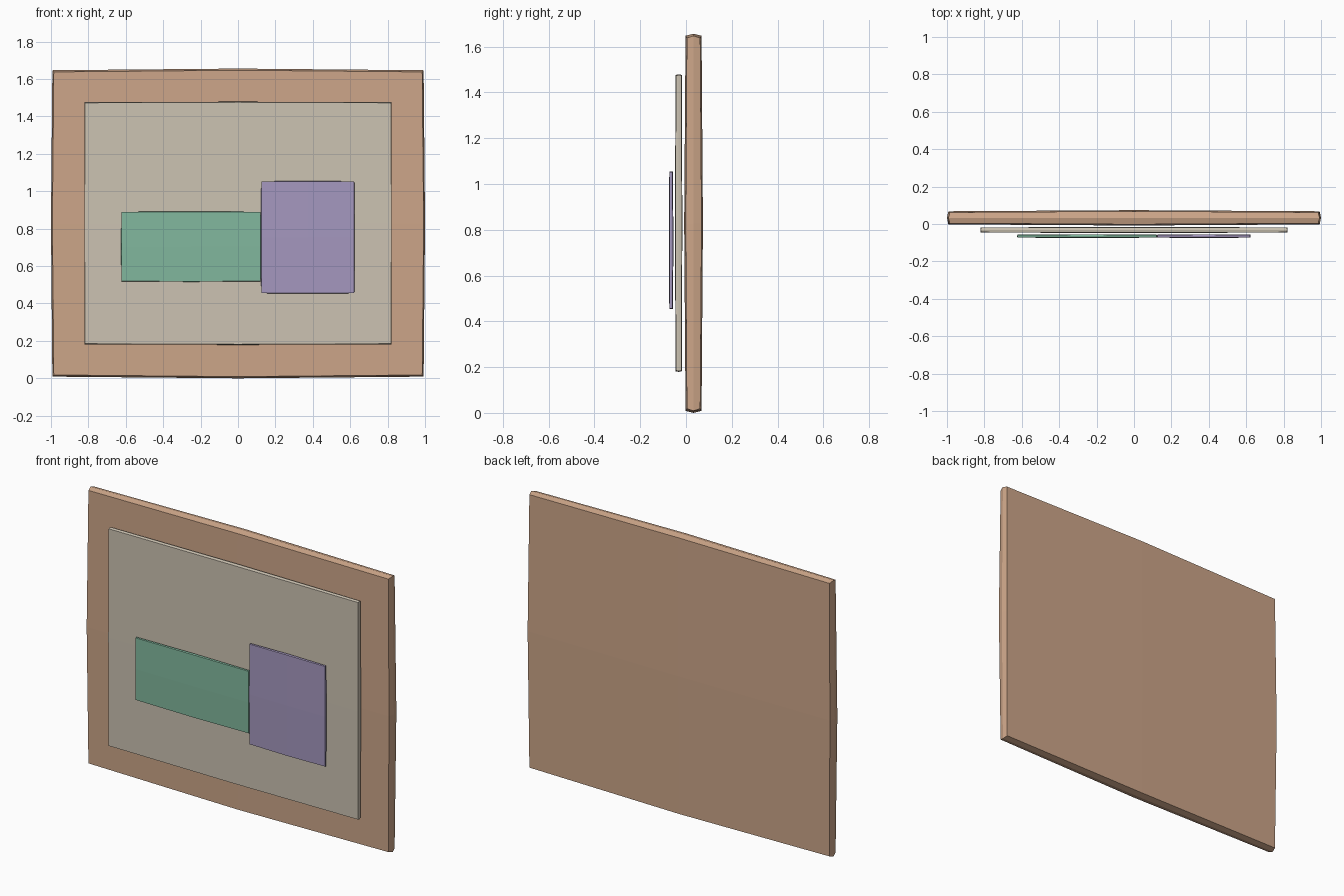
import bpy, bmesh
from mathutils import Vector

if "Cube" in bpy.data.objects:
    bpy.data.objects.remove(bpy.data.objects["Cube"])


def material(name, rgb):
    """Flat colour given as 0-255 sRGB, stored as linear."""
    lin = [((c / 255 + 0.055) / 1.055) ** 2.4 for c in rgb]
    m = bpy.data.materials.new(name)
    m.diffuse_color = (*lin, 1)
    m.use_nodes = True
    m.node_tree.nodes["Principled BSDF"].inputs["Base Color"].default_value = m.diffuse_color
    return m


def pillow_board(name, centre, half, bulge, mat):
    """Box split once per side, its edge and face middles pushed gently outwards."""
    bm = bmesh.new()
    bmesh.ops.create_cube(bm, size=2)
    bmesh.ops.subdivide_edges(bm, edges=bm.edges[:], cuts=1, use_grid_fill=True)
    for v in bm.verts:
        p = v.co.copy()
        for i in range(3):
            others = (p.length_squared - p[i] ** 2) / 2   # 1 at corners, 0 at face middles
            v.co[i] = centre[i] + p[i] * (half[i] + bulge[i] * (1 - others))
    bmesh.ops.recalc_face_normals(bm, faces=bm.faces[:])
    mesh = bpy.data.meshes.new(name)
    bm.to_mesh(mesh)
    bm.free()
    mesh.materials.append(mat)
    obj = bpy.data.objects.new(name, mesh)
    bpy.context.collection.objects.link(obj)
    return obj


tan = material("tan_wood", (205, 166, 137))
beige = material("beige_panel", (204, 195, 178))
green = material("green_paper", (130, 184, 158))
purple = material("purple_paper", (165, 152, 191))

# Backing board
pillow_board("backing_board", (0, 0.033, 0.828), (0.985, 0.029, 0.81), (0.015, 0.012, 0.018), tan)
# Raised inner panel
pillow_board("inner_panel", (0, -0.032, 0.829), (0.818, 0.012, 0.644), (0.004, 0.004, 0.006), beige)
# Paper cards in front of the panel
pillow_board("wide_card", (-0.251, -0.065, 0.704), (0.371, 0.006, 0.184), (0.003, 0.004, 0.004), green)
pillow_board("tall_card", (0.373, -0.065, 0.754), (0.247, 0.006, 0.297), (0.003, 0.004, 0.004), purple)
